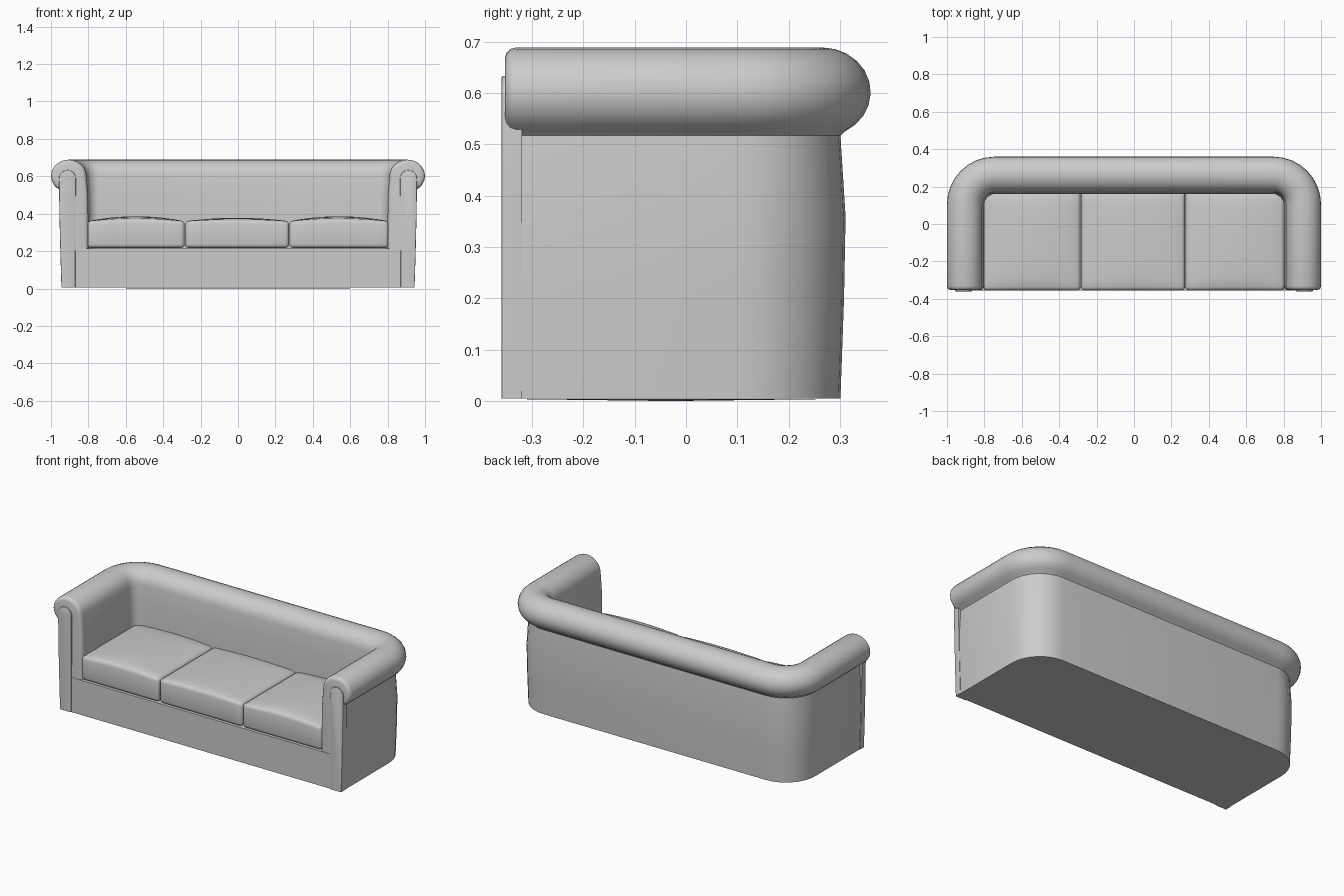
import bpy, bmesh
from math import sin, cos, pi, radians
from mathutils import Vector

if "Cube" in bpy.data.objects:
    bpy.data.objects.remove(bpy.data.objects["Cube"], do_unlink=True)

GREY = (0.6, 0.6, 0.6, 1)
fabric = bpy.data.materials.new("grey fabric")
fabric.use_nodes = True
fabric.diffuse_color = GREY
fabric.node_tree.nodes["Principled BSDF"].inputs["Base Color"].default_value = GREY


def finish(name, bm, angle=40):
    """Turn a bmesh into a shaded object with the fabric material."""
    bmesh.ops.recalc_face_normals(bm, faces=bm.faces[:])
    mesh = bpy.data.meshes.new(name)
    bm.to_mesh(mesh)
    bm.free()
    mesh.materials.append(fabric)
    ob = bpy.data.objects.new(name, mesh)
    bpy.context.collection.objects.link(ob)
    bpy.ops.object.select_all(action="DESELECT")
    ob.select_set(True)
    bpy.context.view_layer.objects.active = ob
    bpy.ops.object.shade_smooth_by_angle(angle=radians(angle))
    return ob


def bevel(bm, edges, width, segments=3):
    bmesh.ops.bevel(bm, geom=edges, offset=width, segments=segments,
                    profile=0.5, affect="EDGES", clamp_overlap=True)


# U-shaped path around the seat: (position, outward direction)
FRONT, CORNER_X, CORNER_Y, RADIUS = -0.353, 0.745, 0.105, 0.16
side = [(Vector((CORNER_X + RADIUS, FRONT, 0)), Vector((1, 0, 0)))]
for i in range(9):
    a = pi / 2 * i / 8
    out = Vector((cos(a), sin(a), 0))
    side.append((Vector((CORNER_X, CORNER_Y, 0)) + out * RADIUS, out))
flip = Vector((-1, 1, 1))
path = side + [(p * flip, n * flip) for p, n in reversed(side)]

# Cross-section of the arms and back: wall with a rolled top
section = [(-0.105, 0.005), (0.036, 0.005), (0.043, 0.2), (0.046, 0.36), (0.036, 0.517)]
for i in range(17):
    a = radians(-62 + i * 242 / 16)
    section.append((0.095 * cos(a), 0.602 + 0.087 * sin(a)))
section += [(-0.103, 0.5), (-0.105, 0.35)]

bm = bmesh.new()
rings = [[bm.verts.new(p + n * u + Vector((0, 0, z))) for u, z in section]
         for p, n in path]
count = len(section)
for r, s in zip(rings, rings[1:]):
    for i in range(count):
        j = (i + 1) % count
        bm.faces.new((r[i], r[j], s[j], s[i]))
caps = [bm.faces.new(rings[0]), bm.faces.new(rings[-1])]
bmesh.ops.recalc_face_normals(bm, faces=bm.faces[:])
rim = {e for f in caps for e in f.edges if max(v.co.z for v in e.verts) > 0.1}
bevel(bm, list(rim), 0.022)
finish("rolled_arms_and_back", bm)

# Front facing panels of the arms, rounded at the top
for name, sgn in (("left_arm_front", 1), ("right_arm_front", -1)):
    outline = [(0.87, 0.005), (0.944, 0.005), (0.95, 0.2), (0.955, 0.4)]
    outline += [(0.912 + 0.045 * cos(pi * i / 12), 0.588 + 0.045 * sin(pi * i / 12))
                for i in range(13)]
    bm = bmesh.new()
    face = bm.faces.new([bm.verts.new((sgn * x, -0.36, z)) for x, z in outline])
    made = bmesh.ops.extrude_face_region(bm, geom=[face])["geom"]
    for v in made:
        if isinstance(v, bmesh.types.BMVert):
            v.co.y += 0.04
    bmesh.ops.recalc_face_normals(bm, faces=bm.faces[:])
    bevel(bm, [e for e in bm.edges if all(v.co.y < -0.355 for v in e.verts)
               and max(v.co.z for v in e.verts) > 0.1], 0.004, 2)
    finish(name, bm)

# Seat base with its flat front
bm = bmesh.new()
bmesh.ops.create_cube(bm, size=1)
for v in bm.verts:
    v.co = Vector((v.co.x * 1.74, -0.0775 + v.co.y * 0.555, 0.11 + v.co.z * 0.21))
finish("seat_base", bm)

# Underside, sagging slightly to the middle
bm = bmesh.new()
edge = [bm.verts.new(p + n * 0.03 + Vector((0, 0, 0.004))) for p, n in path]
middle = [bm.verts.new((x, -0.03, 0)) for x in (0.4, -0.4)]
half = len(edge) // 2
for i in range(len(edge) - 1):
    if i == half - 1:
        bm.faces.new((edge[i], edge[i + 1], middle[1], middle[0]))
    else:
        bm.faces.new((edge[i], edge[i + 1], middle[0 if i < half else 1]))
bm.faces.new((edge[-1], edge[0], middle[0], middle[1]))
finish("underside", bm)


def cushion(name, x0, x1, crown):
    """Padded box with rounded edges and a crowned top."""
    cx, w, cy, d = (x0 + x1) / 2, (x1 - x0) / 2, -0.09, 0.265
    bm = bmesh.new()
    bmesh.ops.create_grid(bm, x_segments=8, y_segments=8, size=1)
    for v in bm.verts:
        v.co = Vector((cx + v.co.x * w, cy + v.co.y * d, 0.217))
    made = bmesh.ops.extrude_face_region(bm, geom=bm.faces[:])["geom"]
    for v in made:
        if isinstance(v, bmesh.types.BMVert):
            v.co.z = 0.36
    bmesh.ops.recalc_face_normals(bm, faces=bm.faces[:])
    bevel(bm, [e for e in bm.edges if e.calc_face_angle(0) > 1], 0.02)
    for v in bm.verts:
        fx = 1 - abs((v.co.x - cx) / w) ** 2
        fy = 1 - abs((v.co.y - cy) / d) ** 4
        if v.co.z > 0.3:
            v.co.z += crown * fx * (0.4 + 0.6 * fy)
    finish(name, bm, 60)


cushion("right_cushion", -0.805, -0.285, 0.026)
cushion("middle_cushion", -0.283, 0.273, 0.018)
cushion("left_cushion", 0.275, 0.805, 0.026)
